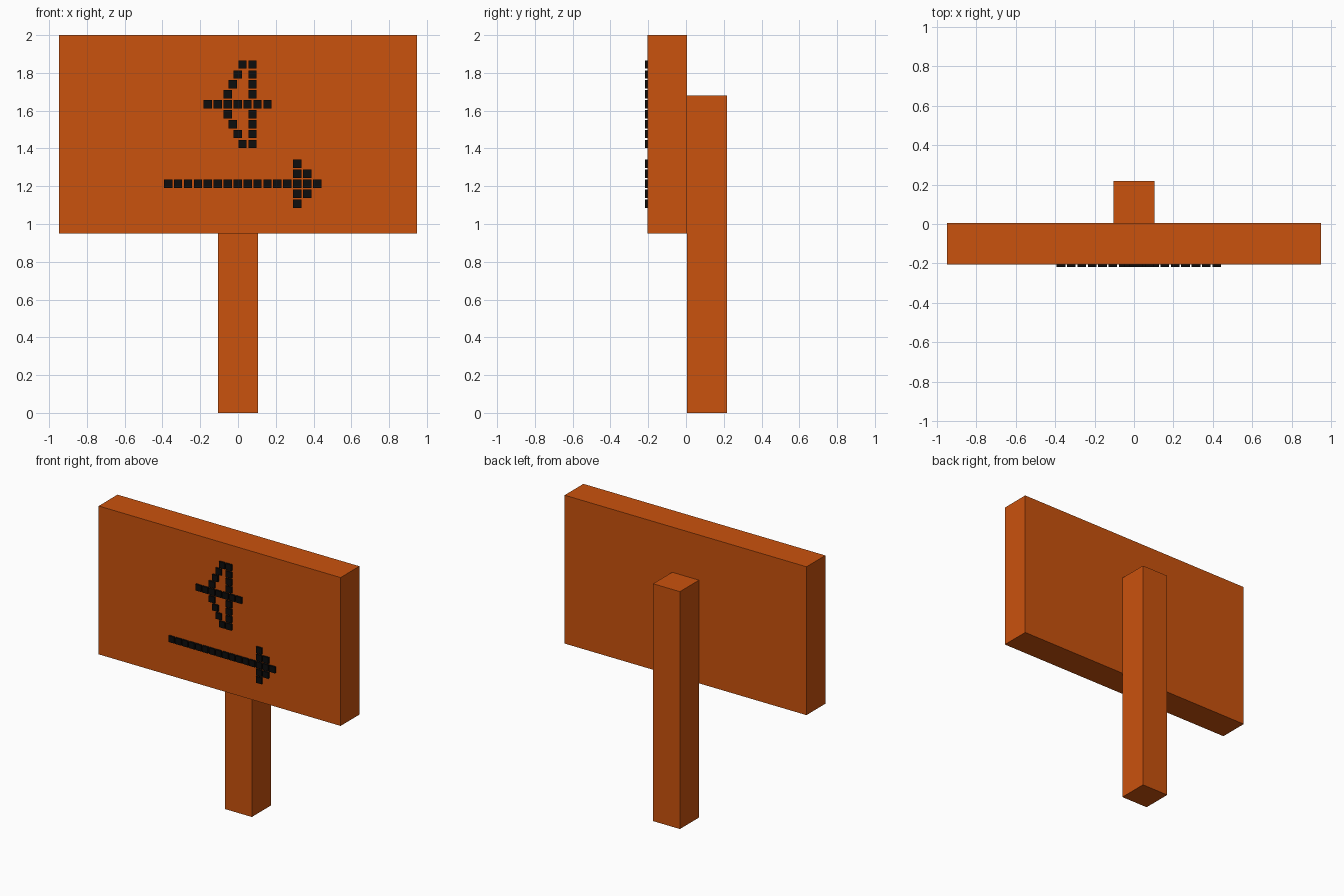
import bpy
import bmesh
from mathutils import Matrix, Vector

default = bpy.data.objects.get("Cube")
if default:
    bpy.data.objects.remove(default, do_unlink=True)


def make_material(name, color):
    mat = bpy.data.materials.new(name)
    mat.use_nodes = True
    mat.diffuse_color = color
    mat.node_tree.nodes["Principled BSDF"].inputs["Base Color"].default_value = color
    return mat


def make_boxes(name, boxes, mat):
    """One object from a list of (centre, size) boxes."""
    bm = bmesh.new()
    for centre, size in boxes:
        place = Matrix.Translation(centre) @ Matrix.Diagonal((*size, 1))
        bmesh.ops.create_cube(bm, size=1, matrix=place)
    mesh = bpy.data.meshes.new(name)
    bm.to_mesh(mesh)
    bm.free()
    mesh.materials.append(mat)
    obj = bpy.data.objects.new(name, mesh)
    bpy.context.collection.objects.link(obj)
    return obj


orange = make_material("burnt orange", (0.59, 0.084, 0.004, 1))
black = make_material("black", (0.004, 0.004, 0.004, 1))

# Board and the post fixed to its back
make_boxes("board", [(Vector((0, -0.1, 1.475)), (1.894, 0.21, 1.05))], orange)
make_boxes("post", [(Vector((0, 0.1115, 0.84)), (0.21, 0.213, 1.68))], orange)

# Raised square studs, placed on a grid around an origin on the board face
PITCH = 0.0526
STUD = 0.044


def make_studs(name, x, z, cells):
    boxes = [(Vector((x + i * PITCH, -0.211, z + k * PITCH)), (STUD, 0.014, STUD))
             for i, k in cells]
    make_boxes(name, boxes, black)


# Lower arrow: a long shaft with a stepped head
shaft = [(i, 0) for i in range(16)]
head = [(13, k) for k in (-2, -1, 1, 2)] + [(14, k) for k in (-1, 1)]
make_studs("right_arrow", -0.37, 1.213, shaft + head)

# Upper symbol: short shaft, upright bar and two slanted edges
symbol = [(i, 0) for i in range(-3, 4)]
for side in (-1, 1):
    for k in range(1, 5):
        symbol += [(1.5, side * k), (k / 2 - 1.5, side * k)]
make_studs("left_arrow", -0.002, 1.634, symbol)
